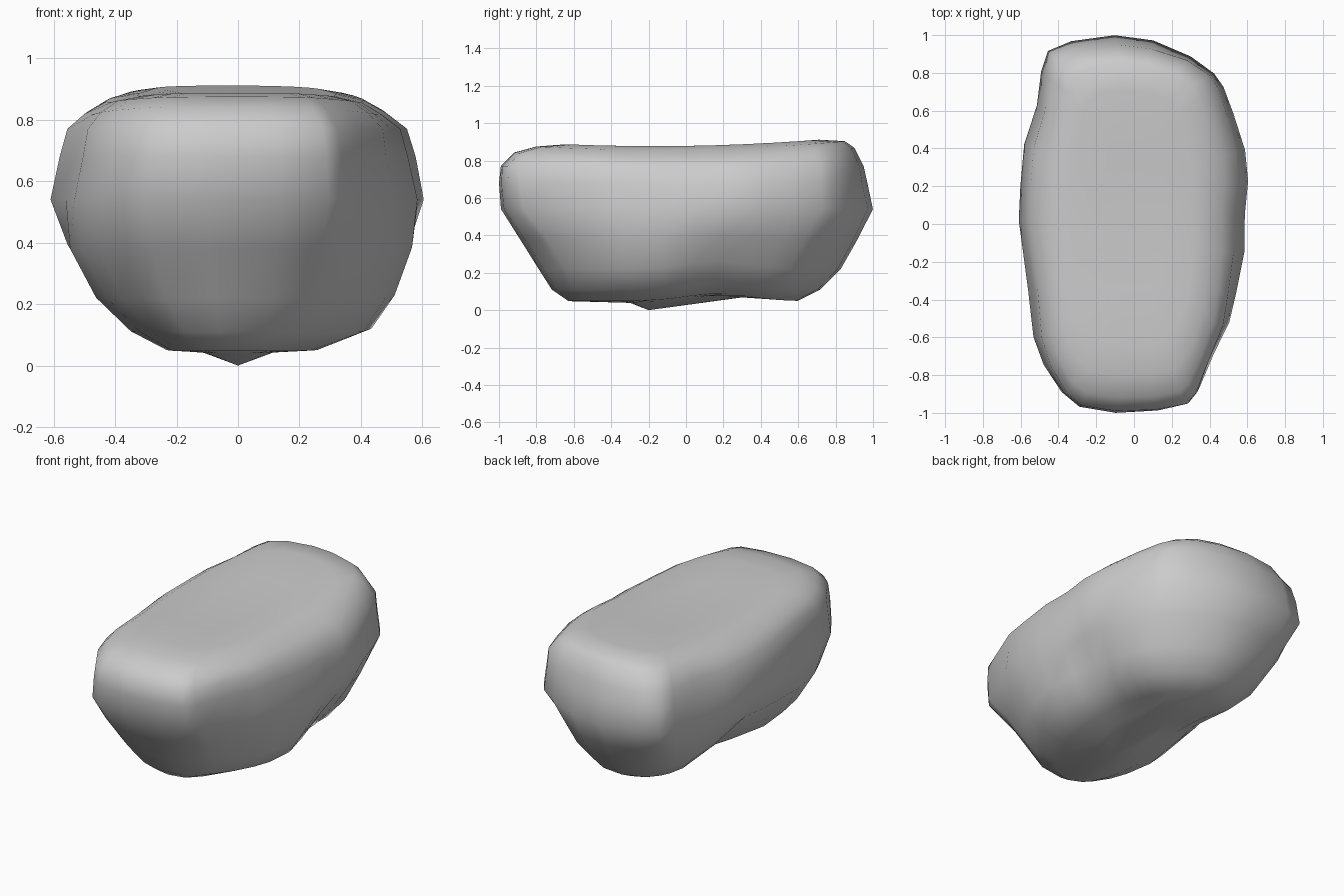
import bpy, bmesh, math

if "Cube" in bpy.data.objects:
    bpy.data.objects.remove(bpy.data.objects["Cube"])

# Plan outline at the widest height
PLAN = [(.57, .05), (.6, .23), (.59, .4), (.53, .6), (.48, .75), (.43, .82), (.3, .9),
        (.1, .97), (-.1, 1), (-.33, .98), (-.46, .94), (-.49, .82), (-.5, .62), (-.57, .42),
        (-.59, .2), (-.6, .02), (-.54, -.35), (-.52, -.6), (-.47, -.75), (-.38, -.9),
        (-.3, -.97), (-.1, -1), (.13, -.99), (.3, -.96), (.35, -.9), (.42, -.7),
        (.5, -.53), (.53, -.37), (.57, -.15)]

# Height, front, back, left, right reach, and blend towards the rounded outline
LEVELS = [(.038, .3, .3, .13, .15, 1), (.048, .63, .60, .24, .29, 1),
          (.11, .72, .72, .36, .46, 1), (.22, .79, .83, .48, .54, .9),
          (.38, .89, .92, .575, .59, .7), (.54, .99, 1, .61, .61, .25),
          (.68, 1, .97, .58, .58, .1), (.77, .99, .95, .555, .55, .2),
          (.83, .92, .90, .50, .48, .4), (.87, .80, .85, .43, .41, .6),
          (.89, .64, .71, .33, .32, .6), (.885, .35, .38, .17, .16, .6)]


def soft_outline(x, y, z):
    # Boxy near the top; below, blunt on the left and chamfered on the right
    a = math.atan2(y, x)
    c, s = abs(math.cos(a)), abs(math.sin(a))
    if z > .7:
        p = 3.5
    elif x > 0:
        p = 1.75 if y < 0 else 1.8
    else:
        p = 2.7
    r = (c ** p + s ** p) ** (-1 / p)
    return r * math.cos(a), r * math.sin(a)


def ring(bm, z, front, back, left, right, blend):
    verts = []
    for px, py in PLAN:
        ux, uy = px / .6, py
        lx, ly = soft_outline(ux, uy, z)
        ux += (lx - ux) * blend
        uy += (ly - uy) * blend
        x = ux * (right if ux > 0 else left)
        y = uy * (back if uy > 0 else front)
        zz = z
        if z > .8:      # saddle in the top
            zz += .045 * y * y - .012 + .015 * y
        elif z < .4:    # hollow under the waist
            w = math.exp(-((y - .17) / .24) ** 2)
            k = 1 if z < .3 else .4
            zz += .04 * w * k
            x *= 1 - .14 * w * k
        verts.append(bm.verts.new((x, y, zz)))
    return verts


# Boulder body, lofted through the levels
bm = bmesh.new()
rings = [ring(bm, *lv) for lv in LEVELS]
n = len(PLAN)
for a, b in zip(rings, rings[1:]):
    for i in range(n):
        j = (i + 1) % n
        bm.faces.new((a[i], a[j], b[j], b[i]))

# Underside point and top centre
low = bm.verts.new((0, -.2, 0))
high = bm.verts.new((0, 0, .877))
for i in range(n):
    j = (i + 1) % n
    bm.faces.new((rings[0][j], rings[0][i], low))
    bm.faces.new((rings[-1][i], rings[-1][j], high))
bmesh.ops.recalc_face_normals(bm, faces=bm.faces)
for f in bm.faces:
    f.smooth = True

mesh = bpy.data.meshes.new("boulder")
bm.to_mesh(mesh)
bm.free()
rock = bpy.data.objects.new("boulder", mesh)
bpy.context.collection.objects.link(rock)
